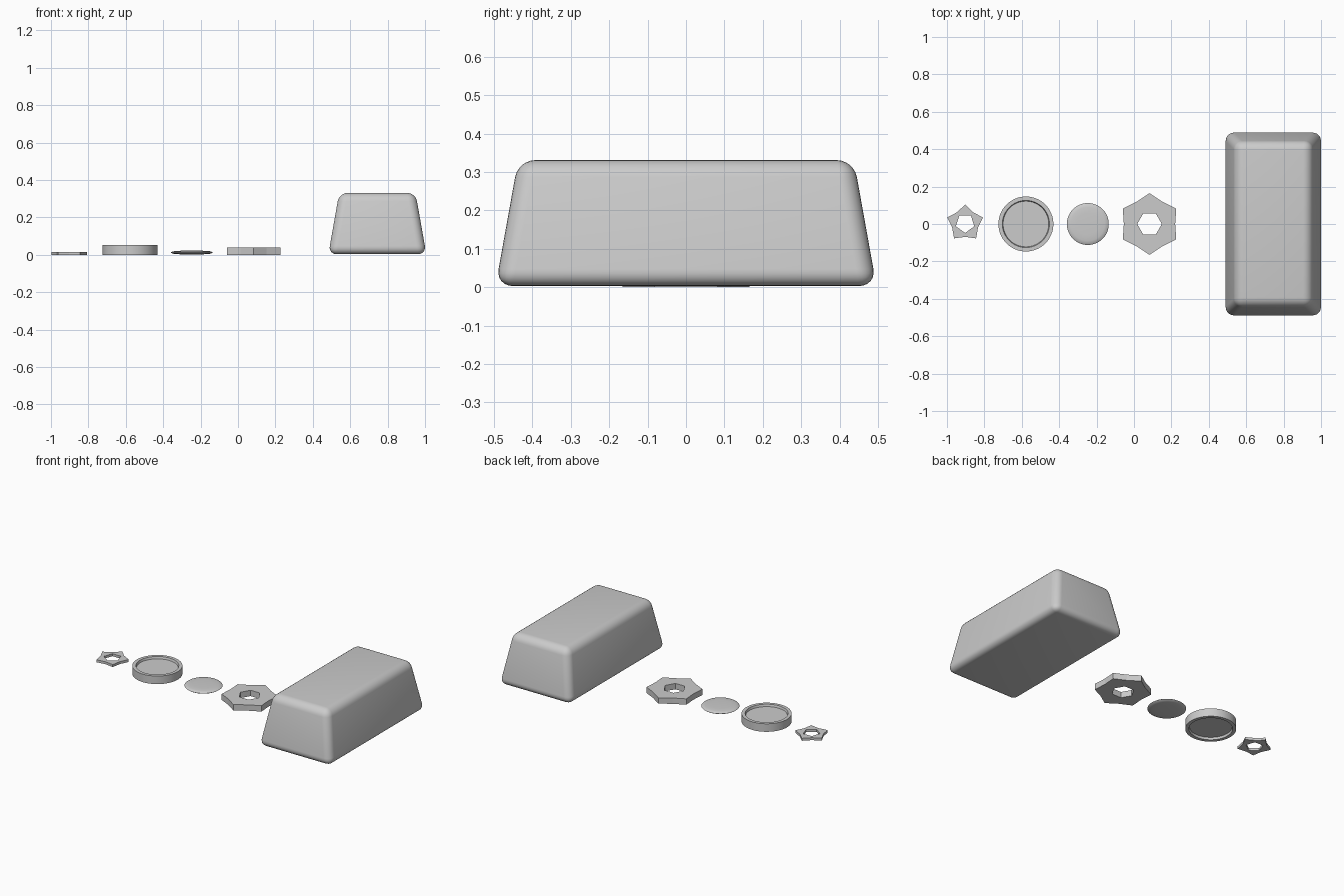
import bpy, bmesh
from math import sin, cos, pi, radians

if "Cube" in bpy.data.objects:
    bpy.data.objects.remove(bpy.data.objects["Cube"])


def make_object(name, bm, x, y=0.0, smooth=None):
    bmesh.ops.recalc_face_normals(bm, faces=bm.faces[:])
    mesh = bpy.data.meshes.new(name)
    bm.to_mesh(mesh)
    bm.free()
    ob = bpy.data.objects.new(name, mesh)
    bpy.context.collection.objects.link(ob)
    ob.location = (x, y, 0)
    if smooth is not None:
        bpy.ops.object.select_all(action='DESELECT')
        ob.select_set(True)
        bpy.context.view_layer.objects.active = ob
        bpy.ops.object.shade_smooth_by_angle(angle=radians(smooth))
    return ob


def holed_token(name, sides, x, y, radius, dent, hole, height):
    """Polygon token with dented sides and a hole turned half a step."""
    bm = bmesh.new()
    n = sides * 2
    apothem = cos(pi / sides)

    def ring(r_tip, r_mid, z):
        out = []
        for i in range(n):
            a = pi / 2 + i * pi / sides
            r = r_mid if i % 2 else r_tip
            out.append(bm.verts.new((r * cos(a), r * sin(a), z)))
        return out

    outer = [ring(radius, radius * apothem * dent, z) for z in (0, height)]
    inner = [ring(hole * apothem, hole, z) for z in (0, height)]
    loops = [outer[0], outer[1], inner[1], inner[0]]
    for k in range(4):
        a, b = loops[k], loops[(k + 1) % 4]
        for i in range(n):
            j = (i + 1) % n
            bm.faces.new((a[i], a[j], b[j], b[i]))
    return make_object(name, bm, x, y)


def turned(name, profile, x, smooth, steps=64):
    """Spin an (r, z) profile that starts and ends on the axis."""
    bm = bmesh.new()
    vs = [bm.verts.new((r, 0, z)) for r, z in profile]
    edges = [bm.edges.new(p) for p in zip(vs, vs[1:])]
    bmesh.ops.spin(bm, geom=vs + edges, cent=(0, 0, 0), axis=(0, 0, 1),
                   angle=2 * pi, steps=steps)
    bmesh.ops.remove_doubles(bm, verts=bm.verts[:], dist=1e-5)
    return make_object(name, bm, x, 0, smooth)


# Small five-sided and larger six-sided holed tokens
holed_token("pentagon_token", 5, -0.903, 0.004, 0.1, 0.9, 0.052, 0.016)
holed_token("hexagon_token", 6, 0.083, 0.0, 0.165, 0.96, 0.066, 0.038)

# Thick coin, recessed inside a raised rim on both faces
turned("rimmed_coin", [(0, 0.014), (0.122, 0.014), (0.126, 0), (0.147, 0),
                       (0.147, 0.052), (0.126, 0.052), (0.122, 0.038),
                       (0, 0.038)], -0.578, 30)

# Thin, softly domed disc
turned("plain_disc", [(0, 0.002), (0.06, 0.0025), (0.09, 0.004), (0.105, 0.007),
                      (0.112, 0.012), (0.105, 0.017), (0.09, 0.02),
                      (0.06, 0.0215), (0, 0.022)], -0.247, 60)

# Tapered bar with rounded edges
bm = bmesh.new()
bmesh.ops.create_cube(bm, size=2)
for v in bm.verts:
    hx, hy, z = (0.204, 0.437, 0.331) if v.co.z > 0 else (0.262, 0.496, 0.003)
    v.co = (v.co.x * hx, v.co.y * hy, z)
bmesh.ops.bevel(bm, geom=bm.edges[:], offset=0.045, offset_type='OFFSET',
                segments=6, profile=0.5, affect='EDGES')
make_object("ingot", bm, 0.745, 0, 60)
